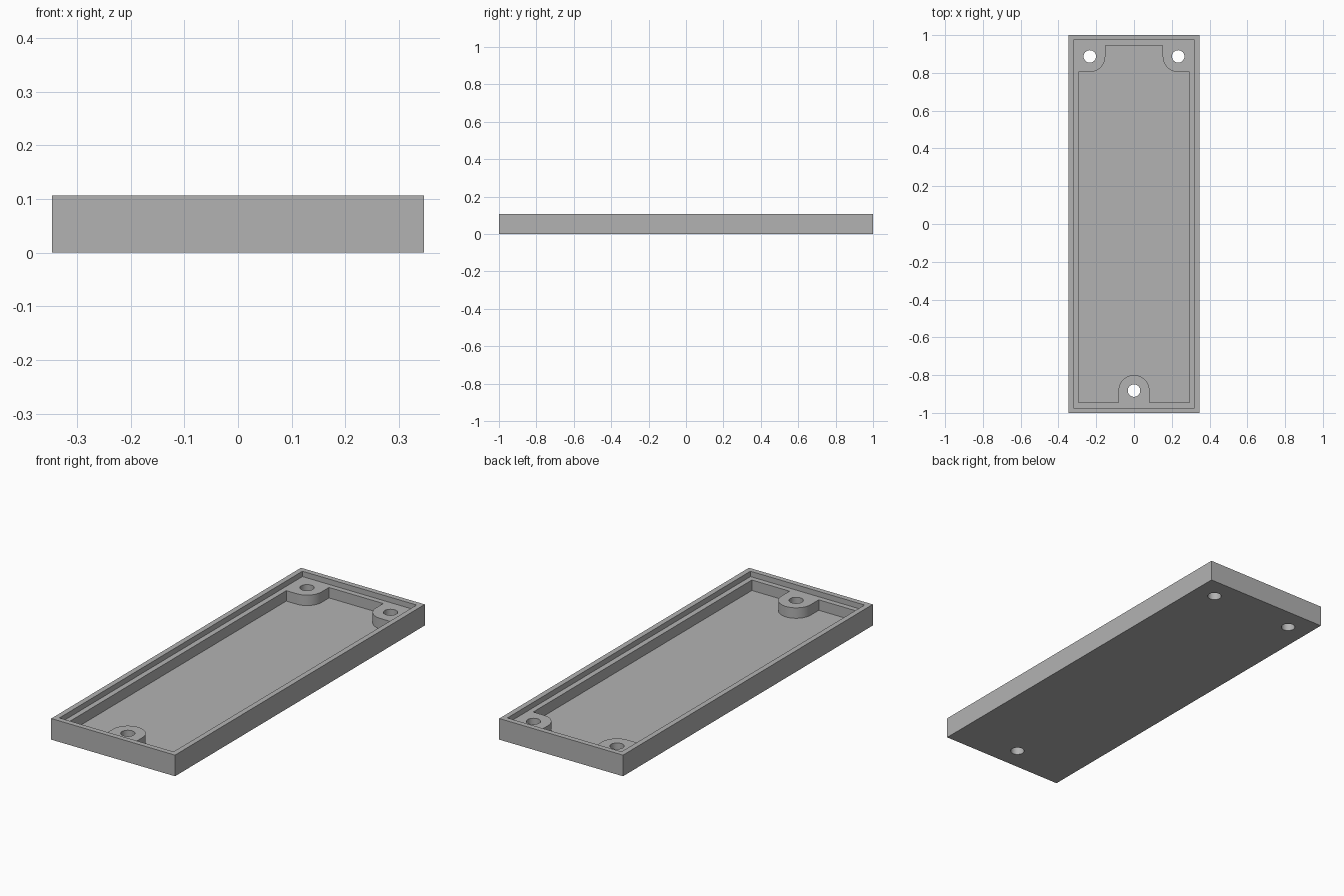
import bpy
import bmesh
from math import cos, sin, radians

HALF_X, HALF_Y, HEIGHT = 0.347, 1.0, 0.107
WALL = 0.027
FLOOR_Z, LEDGE_Z = 0.027, 0.08
BOSS_R, HOLE_R = 0.082, 0.033
BACK_X, BACK_Y, FRONT_Y = 0.234, 0.887, -0.882

cube = bpy.data.objects.get("Cube")
if cube:
    bpy.data.objects.remove(cube, do_unlink=True)

grey = bpy.data.materials.new("plain_grey")
grey.use_nodes = True
colour = (0.448, 0.448, 0.448, 1)
grey.diffuse_color = colour
grey.node_tree.nodes["Principled BSDF"].inputs["Base Color"].default_value = colour


def arc(cx, cy, r, start, end, steps=16):
    angles = [radians(start + (end - start) * i / steps) for i in range(steps + 1)]
    return [(cx + r * cos(a), cy + r * sin(a)) for a in angles]


def rectangle(hx, hy):
    return [(-hx, -hy), (hx, -hy), (hx, hy), (-hx, hy)]


def prism(name, outline, z0, z1):
    """Extrude a flat outline between two heights."""
    bm = bmesh.new()
    face = bm.faces.new([bm.verts.new((x, y, z0)) for x, y in outline])
    top = bmesh.ops.extrude_face_region(bm, geom=[face])["geom"]
    verts = [v for v in top if isinstance(v, bmesh.types.BMVert)]
    bmesh.ops.translate(bm, verts=verts, vec=(0, 0, z1 - z0))
    bmesh.ops.recalc_face_normals(bm, faces=bm.faces)
    mesh = bpy.data.meshes.new(name)
    bm.to_mesh(mesh)
    bm.free()
    mesh.materials.append(grey)
    obj = bpy.data.objects.new(name, mesh)
    bpy.context.collection.objects.link(obj)
    return obj


# Solid block for the tray
tray = prism("tray", rectangle(HALF_X, HALF_Y), 0, HEIGHT)

# Shallow recess that leaves the outer rim
above = HEIGHT + 0.05
rim_recess = prism("rim_recess", rectangle(HALF_X - WALL, HALF_Y - WALL), LEDGE_Z, above)

# Deep pocket whose outline goes round the three screw bosses
px, py = HALF_X - 2 * WALL, HALF_Y - 2 * WALL
right_half = [(BOSS_R, -py), (px, -py), (px, BACK_Y - BOSS_R)]
right_half += arc(BACK_X, BACK_Y, BOSS_R, 270, 180)
right_half += [(BACK_X - BOSS_R, py)]
left_half = [(-x, y) for x, y in reversed(right_half)]
front_boss = arc(0, FRONT_Y, BOSS_R, 180, 0, 32)
pocket = prism("pocket", right_half + left_half + front_boss, FLOOR_Z, above + 0.05)

# Screw holes through the bosses
centres = [(-BACK_X, BACK_Y), (BACK_X, BACK_Y), (0, FRONT_Y)]
holes = [prism("screw_hole", arc(x, y, HOLE_R, 0, 360, 32)[:-1], -0.1, above + 0.1)
         for x, y in centres]

# Cut everything out of the block
bpy.ops.object.select_all(action="DESELECT")
bpy.context.view_layer.objects.active = tray
tray.select_set(True)
for cutter in [rim_recess, pocket] + holes:
    cutter.hide_render = True
    cut = tray.modifiers.new(cutter.name, "BOOLEAN")
    cut.operation = "DIFFERENCE"
    cut.solver = "EXACT"
    cut.object = cutter
    bpy.ops.object.modifier_apply(modifier=cut.name)
    bpy.data.objects.remove(cutter, do_unlink=True)

bpy.ops.object.shade_smooth_by_angle(angle=radians(30))
